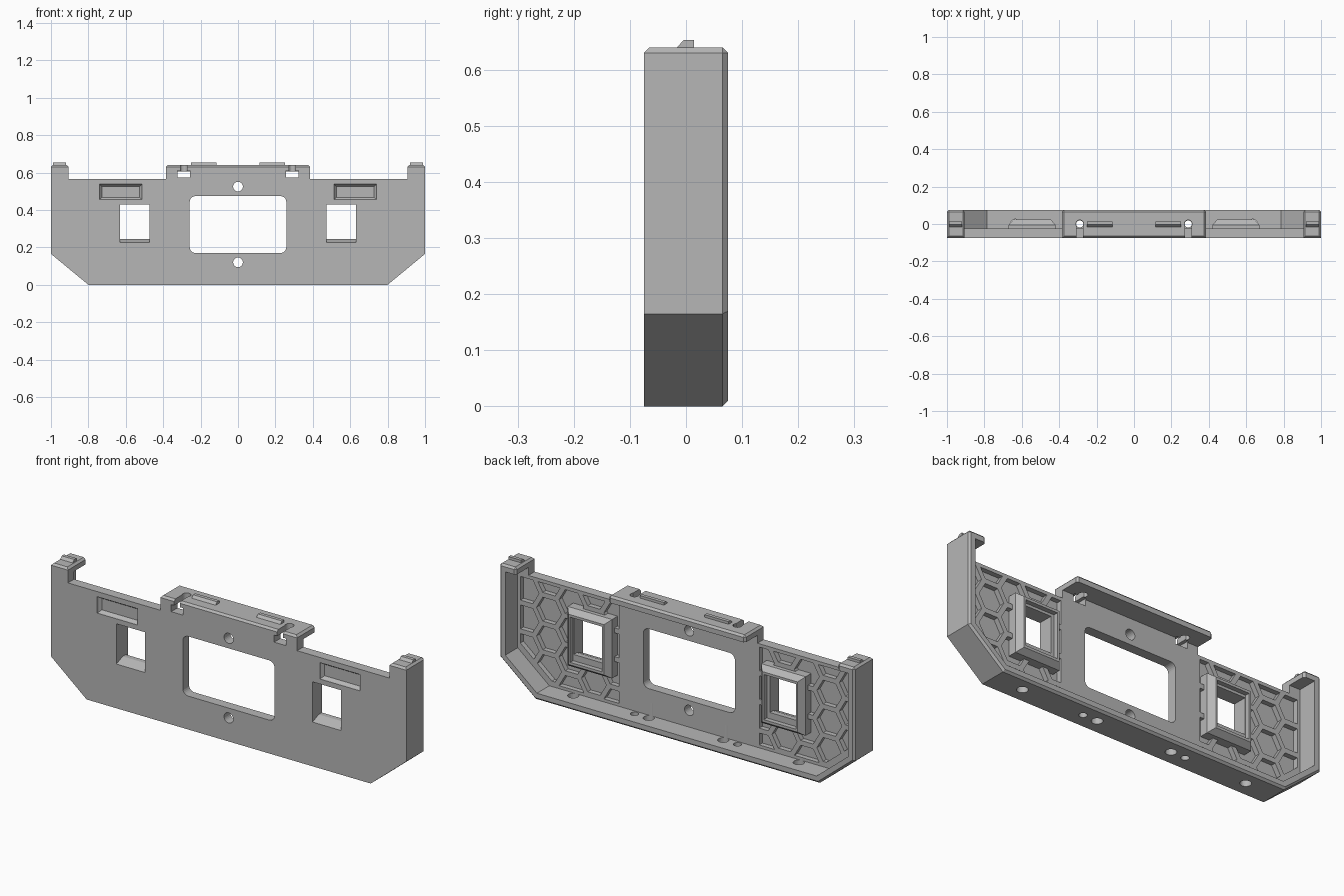
import bpy, bmesh, math

cube = bpy.data.objects.get("Cube")
if cube:
    bpy.data.objects.remove(cube, do_unlink=True)

grey = bpy.data.materials.new("plain grey")
grey.use_nodes = True
colour = (0.47, 0.47, 0.47, 1)
grey.diffuse_color = colour
grey.node_tree.nodes["Principled BSDF"].inputs["Base Color"].default_value = colour

FRONT, BACK, INNER = -0.075, 0.075, -0.025


def loft(name, solids, bevel_rule=None):
    """Each solid is a list of rings, skinned and capped."""
    bm = bmesh.new()
    for rings in solids:
        loops = [[bm.verts.new(p) for p in ring] for ring in rings]
        bm.faces.new(loops[0])
        bm.faces.new(loops[-1])
        for a, b in zip(loops, loops[1:]):
            for i in range(len(a)):
                j = (i + 1) % len(a)
                bm.faces.new((a[i], a[j], b[j], b[i]))
    bmesh.ops.recalc_face_normals(bm, faces=bm.faces)
    if bevel_rule:
        edges = [e for e in bm.edges if bevel_rule(*[v.co for v in e.verts])]
        bmesh.ops.bevel(bm, geom=edges, offset=0.01, segments=1, affect='EDGES')
    mesh = bpy.data.meshes.new(name)
    bm.to_mesh(mesh)
    bm.free()
    mesh.materials.append(grey)
    obj = bpy.data.objects.new(name, mesh)
    bpy.context.collection.objects.link(obj)
    return obj


def prism(pts, lo, hi, axis="y"):
    put = {"x": lambda a, b, w: (w, a, b),
           "y": lambda a, b, w: (a, w, b),
           "z": lambda a, b, w: (a, b, w)}[axis]
    return [[put(a, b, w) for a, b in pts] for w in (lo, hi)]


def rect(cx, cz, hx, hz):
    return [(cx - hx, cz - hz), (cx + hx, cz - hz), (cx + hx, cz + hz), (cx - hx, cz + hz)]


def circle(cx, cy, r, n=24):
    return [(cx + r * math.cos(math.tau * i / n), cy + r * math.sin(math.tau * i / n)) for i in range(n)]


def round_rect(cx, cz, hx, hz, r):
    pts = []
    for k, (sx, sz) in enumerate(((1, 1), (-1, 1), (-1, -1), (1, -1))):
        for i in range(7):
            a = (k + i / 6) * math.pi / 2
            pts.append((cx + sx * (hx - r) + r * math.cos(a), cz + sz * (hz - r) + r * math.sin(a)))
    return pts


def clip(poly, a, b, c):
    """Keep the part of a polygon where a*x + b*z <= c."""
    out = []
    for p, q in zip(poly, poly[1:] + poly[:1]):
        dp, dq = a * p[0] + b * p[1] - c, a * q[0] + b * q[1] - c
        if dp <= 0:
            out.append(p)
        if dp * dq < 0:
            t = dp / (dp - dq)
            out.append((p[0] + t * (q[0] - p[0]), p[1] + t * (q[1] - p[1])))
    return out


def both(rings):
    """A solid and its mirror image in x."""
    return [rings, [[(-x, y, z) for x, y, z in ring] for ring in rings]]


def cut(targets, solids):
    cutter = loft("cutter", solids)
    cutter.hide_render = True
    for obj in targets:
        mod = obj.modifiers.new("cut", 'BOOLEAN')
        mod.operation, mod.solver, mod.object = 'DIFFERENCE', 'EXACT', cutter
        with bpy.context.temp_override(object=obj, active_object=obj, selected_objects=[obj]):
            bpy.ops.object.modifier_apply(modifier=mod.name)
    bpy.data.objects.remove(cutter, do_unlink=True)


# Shell: stepped outline with chamfered back and top edges
half = [(0.8, 0), (1, 0.165), (1, 0.64), (0.905, 0.64), (0.905, 0.565), (0.385, 0.565), (0.385, 0.64)]
outline = half + [(-x, z) for x, z in reversed(half)]
body = loft("bracket_body", [prism(outline, FRONT, BACK)],
            lambda p, q: min(p.y, q.y) > 0.07 or min(p.z, q.z) > 0.63)
cavity = [(0.787, 0.035), (0.965, 0.181), (0.965, 0.605)]
cut([body], [prism(cavity + [(-x, z) for x, z in reversed(cavity)], INNER, 0.2)])

# Honeycomb pockets in the back of both wings
R, pitch = 0.07, 0.146
pockets = []
for col in range(6):
    for row in range(5):
        cx = 0.41 + col * pitch * 0.866
        cz = 0.05 + (row + 0.5 * (col % 2)) * pitch
        poly = circle(cx, cz, R, 6)
        for plane in ((-1, 0, -0.395), (1, 0, 0.95), (0, -1, -0.05), (0, 1, 0.548),
                      (0.165, -0.2, 0.115)):
            poly = clip(poly, *plane) if poly else poly
        if len(poly) > 2:
            pockets += both(prism(poly, -0.05, 0))
cut([body], pockets)

# Raised socket frames around the two small windows
WX, WZ = 0.552, 0.328
frame_rings = [[(x, y, z) for x, z in rect(WX - 0.007, WZ, hx, hz)]
               for y, hx, hz in ((-0.055, 0.125, 0.15), (-0.005, 0.125, 0.15), (0.024, 0.1, 0.128))]
frames = [loft(n, [s]) for n, s in zip(("left_socket_frame", "right_socket_frame"), both(frame_rings))]

# Small windows with a sloping sill, widened at the back
sill = [(-0.1, 0.215), (INNER, 0.245), (0.1, 0.245), (0.1, 0.43), (-0.1, 0.43)]
cut([body] + frames, both(prism(sill, WX - 0.08, WX + 0.08, "x")))
cut(frames, both(prism(rect(WX - 0.007, WZ, 0.09, 0.115), 0.0, 0.1)))

# Central opening with its two screw holes
cut([body], [prism(round_rect(0, 0.322, 0.258, 0.152, 0.03), -0.2, 0.2),
             prism(circle(0, 0.525, 0.026), -0.2, 0.2),
             prism(circle(0, 0.12, 0.026), -0.2, 0.2)])

# Label recesses with sloping sides
cut([body], both([[(x, y, z) for x, z in rect(0.627, 0.497, 0.115 - inset, 0.043 - inset)]
                  for y, inset in ((-0.08, 0), (-0.068, 0.003), (-0.055, 0.014))]))

# Keyhole slots in the top shelf
cut([body], both(prism(rect(0.29, 0.592, 0.034, 0.018), -0.2, -0.015)))
cut([body], both(prism(rect(0.29, 0.65, 0.017, 0.05), -0.2, 0)))
cut([body], both(prism(circle(0.29, 0, 0.021), 0.59, 0.7, "z")))

# Holes through the bottom wall
holes = []
for x, r in ((0.635, 0.026), (0.29, 0.019), (0.21, 0.026)):
    holes += both(prism(circle(x, 0, r), -0.1, 0.1, "z"))
cut([body], holes)

# Latch ridges on top of the shelf and end caps
ridge = [(-0.016, 0.635), (-0.016, 0.64), (-0.004, 0.653), (0.014, 0.653), (0.014, 0.635)]
for part, x0, x1 in (("shelf_ridge", 0.115, 0.25), ("end_ridge", 0.92, 0.99)):
    for side, solid in zip(("left", "right"), both(prism(ridge, x0, x1, "x"))):
        loft(side + "_" + part, [solid])
